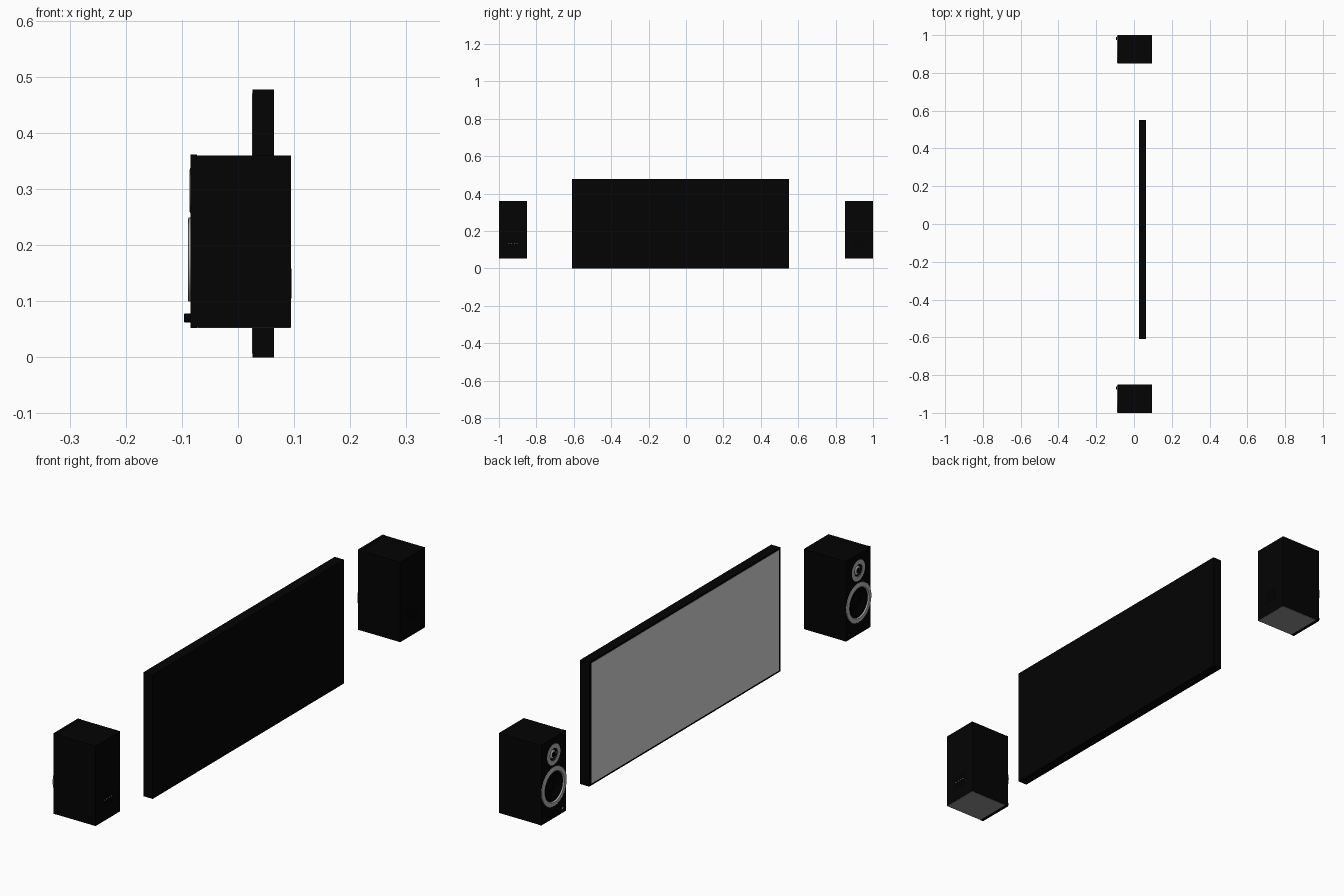
import bpy, bmesh, math

if "Cube" in bpy.data.objects:
    bpy.data.objects.remove(bpy.data.objects["Cube"])


def material(name, rgb):
    m = bpy.data.materials.new(name)
    m.diffuse_color = (*rgb, 1)
    m.use_nodes = True
    m.node_tree.nodes["Principled BSDF"].inputs["Base Color"].default_value = m.diffuse_color
    return m


BLACK = material("cabinet black", (0.001, 0.001, 0.001))
DARK = material("deep black", (0.0005, 0.0005, 0.0005))
SCREEN = material("screen grey", (0.68, 0.68, 0.68))
METAL = material("driver grey", (0.45, 0.45, 0.45))
BASE = material("base grey", (0.28, 0.28, 0.28))


def finish(name, bm, mats, smooth=False):
    bmesh.ops.recalc_face_normals(bm, faces=bm.faces[:])
    me = bpy.data.meshes.new(name)
    bm.to_mesh(me)
    bm.free()
    for m in mats:
        me.materials.append(m)
    ob = bpy.data.objects.new(name, me)
    bpy.context.collection.objects.link(ob)
    if smooth:
        bpy.ops.object.select_all(action='DESELECT')
        ob.select_set(True)
        bpy.context.view_layer.objects.active = ob
        bpy.ops.object.shade_smooth_by_angle(angle=math.radians(35))
    return ob


def box(name, x, y, z, mat):
    bm = bmesh.new()
    bmesh.ops.create_cube(bm, size=1)
    for v in bm.verts:
        for i, (a, b) in enumerate((x, y, z)):
            v.co[i] = a if v.co[i] < 0 else b
    return finish(name, bm, [mat])


def lathe(name, yc, zc, profile, mats, rule=None, segs=48):
    """Spin (radius, x) points about an axis parallel to x."""
    bm = bmesh.new()
    rings = []
    for r, x in profile:
        if r == 0:
            rings.append([bm.verts.new((x, yc, zc))] * segs)
        else:
            rings.append([bm.verts.new((x, yc + r * math.cos(t), zc + r * math.sin(t)))
                          for t in (2 * math.pi * k / segs for k in range(segs))])
    for i in range(len(rings) - 1):
        for k in range(segs):
            n = (k + 1) % segs
            quad = [rings[i][k], rings[i][n], rings[i + 1][n], rings[i + 1][k]]
            f = bm.faces.new(list(dict.fromkeys(quad)))
            f.material_index = rule[i] if rule else 0
    return finish(name, bm, mats, True)


# Television: black housing with a thin screen plate on the front
box("television_housing", (0.026, 0.0645), (-0.61, 0.55), (0, 0.477), BLACK)
box("television_screen", (0.0253, 0.027), (-0.602, 0.537), (0.007, 0.470), SCREEN)

# Driver profiles from rim to centre
WOOFER = [(0.075, -0.084), (0.075, -0.088), (0.072, -0.0895), (0.059, -0.0895),
          (0.056, -0.085), (0.051, -0.0865), (0.046, -0.084), (0.020, -0.0755),
          (0.016, -0.0785), (0.009, -0.0805), (0, -0.081)]
TWEETER = [(0.040, -0.084), (0.040, -0.0855), (0.038, -0.086), (0.024, -0.086),
           (0.021, -0.083), (0.017, -0.080), (0.014, -0.081), (0.010, -0.084),
           (0.005, -0.0855), (0, -0.086)]

# Two identical bookshelf speakers
for side, yc in (("left", 0.925), ("right", -0.925)):
    y = (yc - 0.075, yc + 0.075)
    box(side + "_cabinet", (-0.073, 0.0945), y, (0.053, 0.360), BLACK)
    box(side + "_base_plate", (-0.072, 0.094), (y[0] + 0.001, y[1] - 0.001),
        (0.052, 0.0535), BASE)

    # Front baffle with holes for the drivers
    baffle = box(side + "_baffle", (-0.085, -0.073), y, (0.052, 0.361), BLACK)
    for label, z, r in (("woofer", 0.174, 0.0565), ("tweeter", 0.297, 0.0215)):
        cutter = lathe(f"{side}_{label}_cutter", yc, z,
                       [(0, -0.1), (r, -0.1), (r, -0.06), (0, -0.06)], [BLACK])
        cutter.hide_render = True
        cutter.hide_viewport = True
        mod = baffle.modifiers.new(label + "_hole", 'BOOLEAN')
        mod.object = cutter
        mod.operation = 'DIFFERENCE'
        mod.solver = 'EXACT'

    lathe(side + "_woofer", yc, 0.174, WOOFER, [DARK, METAL],
          [1, 1, 1, 1, 0, 0, 0, 0, 0, 0])
    lathe(side + "_tweeter", yc, 0.297, TWEETER, [DARK, METAL],
          [1, 1, 1, 1, 0, 1, 1, 0, 0])

    # Volume knob
    lathe(side + "_knob", yc + 0.058, 0.070,
          [(0.008, -0.084), (0.008, -0.095), (0.007, -0.096), (0, -0.096)], [BLACK], segs=24)

    # Rear connection panel with four terminals
    box(side + "_rear_panel", (0.094, 0.095), (yc - 0.032, yc + 0.032), (0.105, 0.158), DARK)
    pin = METAL if side == "right" else DARK
    for k in range(4):
        lathe(f"{side}_terminal_{k + 1}", yc - 0.021 + 0.014 * k, 0.132,
              [(0.0025, 0.0945), (0.0025, 0.0955), (0, 0.0955)], [pin], segs=12)

# Power indicator on one speaker
lathe("power_indicator", 0.872, 0.070,
      [(0.004, -0.0845), (0.004, -0.086), (0, -0.086)], [SCREEN], segs=16)
